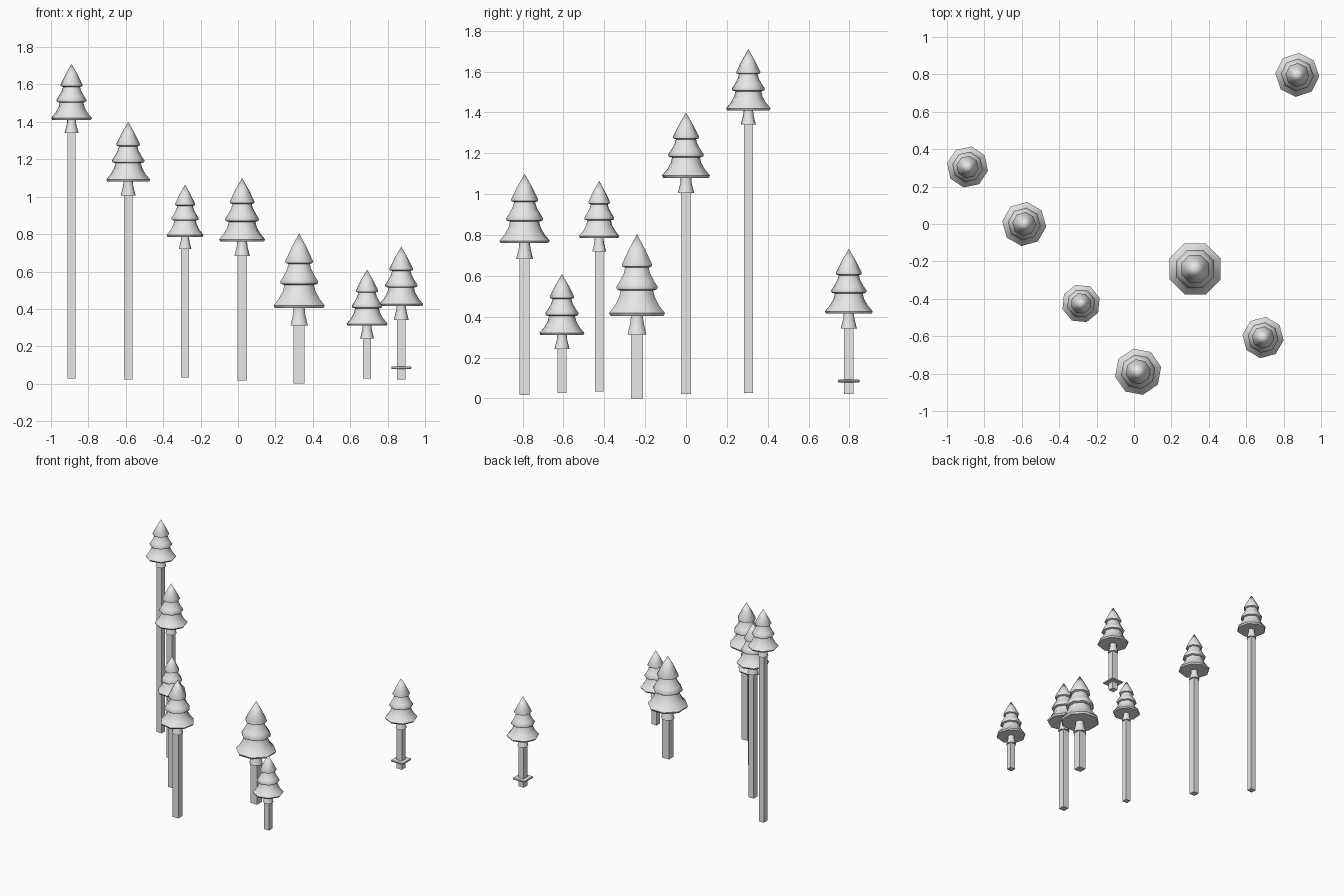
import bpy, bmesh, math
from mathutils import Matrix

cube = bpy.data.objects.get("Cube")
if cube:
    bpy.data.objects.remove(cube, do_unlink=True)

grey = bpy.data.materials.new("light_grey")
grey.use_nodes = True
colour = (0.8, 0.8, 0.8, 1)
grey.diffuse_color = colour
grey.node_tree.nodes["Principled BSDF"].inputs["Base Color"].default_value = colour


def finish(name, bm, smooth):
    bmesh.ops.recalc_face_normals(bm, faces=bm.faces)
    mesh = bpy.data.meshes.new(name)
    bm.to_mesh(mesh)
    bm.free()
    mesh.materials.append(grey)
    obj = bpy.data.objects.new(name, mesh)
    bpy.context.collection.objects.link(obj)
    if smooth:
        bpy.ops.object.select_all(action="DESELECT")
        obj.select_set(True)
        bpy.context.view_layer.objects.active = obj
        bpy.ops.object.shade_smooth_by_angle(angle=math.radians(50))
    return obj


def lathe(name, profile, loc, scale, turn):
    """Eight-sided turned shape, closed at both ends; radius 0 makes a point."""
    bm = bmesh.new()
    rings = []
    for r, z in profile:
        count = 8 if r else 1
        rings.append([bm.verts.new((r * math.cos(math.tau * i / 8),
                                    r * math.sin(math.tau * i / 8), z))
                      for i in range(count)])
    for low, high in zip(rings, rings[1:]):
        for i in range(8):
            j = (i + 1) % 8
            if len(high) == 1:
                bm.faces.new((low[i], low[j], high[0]))
            else:
                bm.faces.new((low[i], low[j], high[j], high[i]))
    for ring in (rings[0], rings[-1]):
        if len(ring) > 1:
            bm.faces.new(ring)
    bm.transform(Matrix.Translation(loc) @ Matrix.Rotation(math.radians(turn), 4, "Z")
                 @ Matrix.Scale(scale, 4))
    return finish(name, bm, True)


def box(name, x, y, low, high, width):
    bm = bmesh.new()
    bmesh.ops.create_cube(bm, size=1)
    bm.transform(Matrix.Translation((x, y, (low + high) / 2))
                 @ Matrix.Diagonal((width, width, high - low, 1)))
    return finish(name, bm, False)


# Radius and height for a crown one unit tall
CROWN = [(0.35, 0), (0.37, 0.035), (0.29, 0.13), (0.235, 0.23), (0.215, 0.31),
         (0.265, 0.325), (0.275, 0.355), (0.225, 0.43), (0.175, 0.52), (0.155, 0.59),
         (0.195, 0.605), (0.2, 0.63), (0.11, 0.81), (0, 1)]
TRUNK = [(0.125, -0.23), (0.105, -0.15), (0.085, -0.07), (0.08, 0.01)]

# x, y, crown base height, crown size, turn
TREES = [(-0.89, 0.305, 1.41, 0.30, -11), (-0.587, 0, 1.08, 0.32, -7),
         (-0.283, -0.425, 0.785, 0.28, 17), (0.022, -0.79, 0.76, 0.34, 12),
         (0.327, -0.24, 0.404, 0.40, 22.5), (0.69, -0.607, 0.31, 0.30, -8),
         (0.873, 0.797, 0.415, 0.318, -4)]

for n, (x, y, base, size, turn) in enumerate(TREES, 1):
    lathe(f"crown_{n}", CROWN, (x, y, base), size, turn)
    lathe(f"trunk_{n}", TRUNK, (x, y, base), size, turn)
    box(f"pillar_{n}", x, y, 0.11 - 0.275 * size, base - 0.22 * size, 0.147 * size)

# Square collar around the foot of the last pillar
x, y = TREES[-1][:2]
collar = box("pillar_collar", x, y, 0.079, 0.092, 0.107)
bevel = collar.modifiers.new("soft_edge", "BEVEL")
bevel.width = 0.003
bevel.segments = 1
